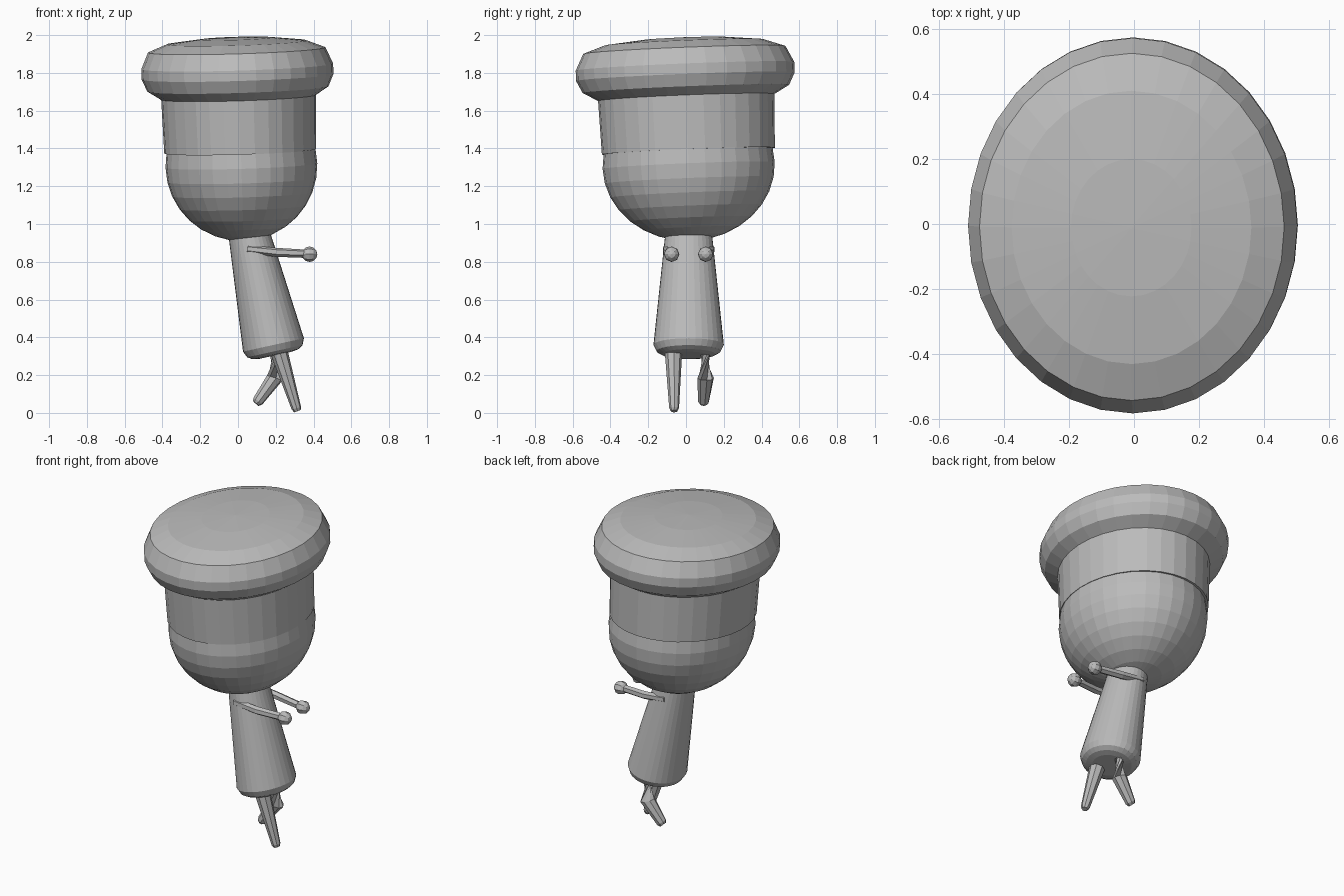
import bpy, bmesh, math
from mathutils import Vector

cube = bpy.data.objects.get("Cube")
if cube:
    bpy.data.objects.remove(cube, do_unlink=True)

grey = bpy.data.materials.new("plain grey")
grey.use_nodes = True
grey.diffuse_color = (0.5, 0.5, 0.5, 1)
grey.node_tree.nodes["Principled BSDF"].inputs["Base Color"].default_value = (0.5, 0.5, 0.5, 1)

UP = Vector((0, 0, 1))


def loft(name, rings, sides):
    """Skin elliptical rings given as (centre, radius x, radius y, normal), with capped ends."""
    bm = bmesh.new()
    loops = []
    for centre, rx, ry, normal in rings:
        turn = UP.rotation_difference(Vector(normal))
        angles = [math.tau * i / sides for i in range(sides)]
        loops.append([bm.verts.new(Vector(centre) + turn @ Vector((rx * math.cos(a), ry * math.sin(a), 0)))
                      for a in angles])
    for low, high in zip(loops, loops[1:]):
        for i in range(sides):
            j = (i + 1) % sides
            bm.faces.new((low[i], low[j], high[j], high[i]))
    bm.faces.new(loops[0])
    bm.faces.new(loops[-1])
    bmesh.ops.recalc_face_normals(bm, faces=bm.faces)
    mesh = bpy.data.meshes.new(name)
    bm.to_mesh(mesh)
    bm.free()
    mesh.materials.append(grey)
    obj = bpy.data.objects.new(name, mesh)
    bpy.context.collection.objects.link(obj)
    return obj


def lathe(name, base, axis, profile, stretch, sides=32):
    """Turn (radius, height) pairs round a tilted axis; y is wider by stretch."""
    axis = Vector(axis).normalized()
    return loft(name, [(Vector(base) + axis * h, r, r * stretch, axis) for r, h in profile], sides)


def limb(name, points, radii, sides=8):
    """Tapered tube through a few joints."""
    pts = [Vector(p) for p in points]
    rings = []
    for i, (p, r) in enumerate(zip(pts, radii)):
        normal = pts[min(i + 1, len(pts) - 1)] - pts[max(i - 1, 0)]
        rings.append((p, r, r, normal))
    return loft(name, rings, sides)


def ball(name, centre, size, axis, segments, rings):
    bpy.ops.mesh.primitive_uv_sphere_add(segments=segments, ring_count=rings, radius=1, location=centre)
    obj = bpy.context.object
    obj.name = name
    obj.scale = size
    obj.rotation_euler = UP.rotation_difference(Vector(axis)).to_euler()
    obj.data.materials.append(grey)
    return obj


# Hat and head share a slight tilt
tilt = (-0.03, -0.04, 1)
lathe("hat_brim", (0, 0, 1.7), tilt,
      [(0.38, -0.03), (0.41, -0.03), (0.48, 0.015), (0.508, 0.08), (0.508, 0.135),
       (0.47, 0.222), (0.37, 0.262), (0.186, 0.283), (0.004, 0.289)], 1.14)
lathe("hat_crown", (0.002, 0, 1.7), tilt,
      [(0.37, -0.315), (0.402, -0.315), (0.41, -0.02)], 1.14)
ball("head", (0.018, 0.014, 1.31), (0.402, 0.456, 0.4), tilt, 32, 16)

# Leaning body with a rounded hem
lathe("body", (0.19, 0.014, 0.35), (-0.22, 0, 1),
      [(0.09, -0.046), (0.125, -0.04), (0.15, -0.024), (0.165, 0.01), (0.105, 0.66)], 1.13)

# Arms reach towards +x, with a ball for each hand
for side, sign in (("right", -1), ("left", 1)):
    def at(x, y, z):
        return (x, 0.014 + sign * y, z)
    limb(side + "_arm", [at(0.05, 0.118, 0.868), at(0.2, 0.112, 0.85), at(0.37, 0.09, 0.842)],
         [0.021, 0.024, 0.022], 6)
    ball(side + "_hand", at(0.379, 0.09, 0.84), (0.041,) * 3, (1, 0, 0), 8, 6)

# One straight leg, one bent leg
limb("right_leg", [(0.2, -0.067, 0.38), (0.309, -0.063, 0.025), (0.315, -0.063, 0.009)],
     [0.05, 0.026, 0.018])
limb("left_leg", [(0.195, 0.1, 0.36), (0.195, 0.104, 0.185), (0.105, 0.093, 0.062), (0.094, 0.092, 0.05)],
     [0.046, 0.044, 0.03, 0.02])
